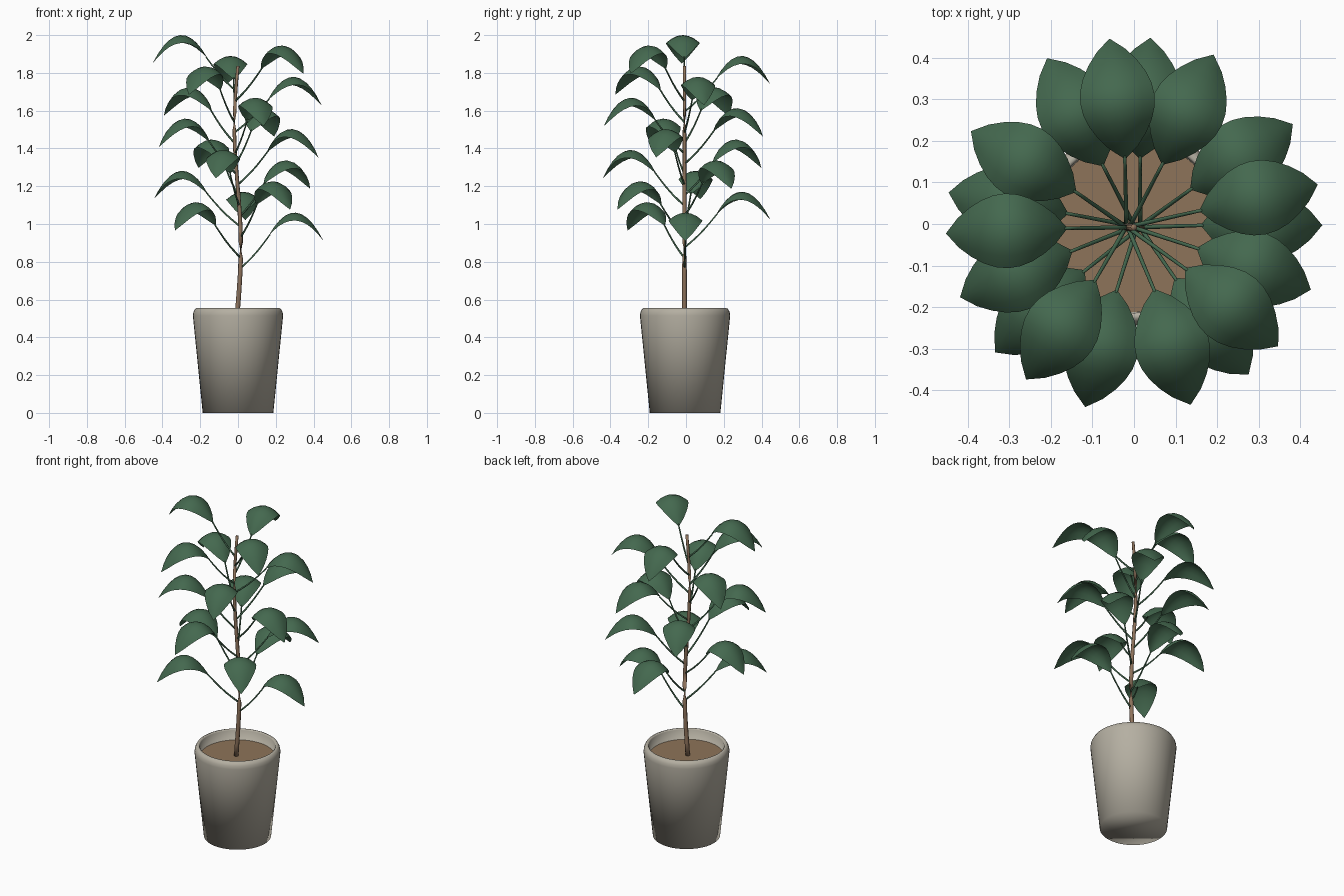
import bpy, bmesh, math
from mathutils import Vector

cube = bpy.data.objects.get("Cube")
if cube:
    bpy.data.objects.remove(cube, do_unlink=True)


def material(name, rgb):
    m = bpy.data.materials.new(name)
    m.use_nodes = True
    m.diffuse_color = (*rgb, 1)
    bsdf = next(n for n in m.node_tree.nodes if n.type == 'BSDF_PRINCIPLED')
    bsdf.inputs["Base Color"].default_value = (*rgb, 1)
    bsdf.inputs["Roughness"].default_value = 0.8
    return m


STONE = material("warm grey stone", (0.46, 0.43, 0.36))
SOIL = material("brown soil", (0.27, 0.175, 0.10))
BARK = material("brown bark", (0.27, 0.17, 0.105))
LEAF = material("dark green leaf", (0.058, 0.14, 0.078))

CENTRE_Y = -0.005


def add_mesh(name, bm, mat, smooth=True):
    bmesh.ops.recalc_face_normals(bm, faces=bm.faces)
    me = bpy.data.meshes.new(name)
    bm.to_mesh(me)
    bm.free()
    me.materials.append(mat)
    for p in me.polygons:
        p.use_smooth = smooth
    ob = bpy.data.objects.new(name, me)
    bpy.context.collection.objects.link(ob)
    return ob


def tube(name, points, radii, mat, sides=8):
    """Tapered tube along a path, capped at both ends."""
    bm = bmesh.new()
    rings = []
    for i, p in enumerate(points):
        way = points[min(i + 1, len(points) - 1)] - points[max(i - 1, 0)]
        turn = way.to_track_quat('Z', 'Y')
        ring = []
        for s in range(sides):
            a = math.tau * s / sides
            ring.append(bm.verts.new(p + turn @ Vector((math.cos(a), math.sin(a), 0)) * radii[i]))
        rings.append(ring)
    for low, high in zip(rings, rings[1:]):
        for s in range(sides):
            n = (s + 1) % sides
            bm.faces.new((low[s], low[n], high[n], high[s]))
    bm.faces.new(rings[0][::-1])
    bm.faces.new(rings[-1])
    return add_mesh(name, bm, mat)


# Pot: tapered wall, rounded rim and inner wall, turned around z
profile = [(0.187, 0), (0.239, 0.515), (0.236, 0.535), (0.227, 0.551),
           (0.215, 0.556), (0.209, 0.548), (0.206, 0.47)]
SIDES = 40
bm = bmesh.new()
rings = [[bm.verts.new((r * math.cos(math.tau * s / SIDES),
                        r * math.sin(math.tau * s / SIDES) + CENTRE_Y, z))
          for s in range(SIDES)] for r, z in profile]
for low, high in zip(rings, rings[1:]):
    for s in range(SIDES):
        n = (s + 1) % SIDES
        bm.faces.new((low[s], low[n], high[n], high[s]))
bm.faces.new(rings[0][::-1])
bm.faces.new(rings[-1])
add_mesh("pot", bm, STONE)

# Soil disc inside the pot
bm = bmesh.new()
bmesh.ops.create_circle(bm, cap_ends=True, segments=SIDES, radius=0.208)
soil = add_mesh("soil", bm, SOIL, smooth=False)
soil.location = (0, CENTRE_Y, 0.49)


# Trunk: gently swaying tapered stem
def trunk_at(z):
    sway = 0.016 * math.sin((z - 0.56) / 1.27 * math.tau)
    return Vector((sway * (1 if z < 1.2 else 1.15) - 0.001, CENTRE_Y - 0.003, z))


steps = 16
heights = [0.48 + (1.837 - 0.48) * i / steps for i in range(steps + 1)]
tube("trunk", [trunk_at(z) for z in heights],
     [0.013 - 0.005 * i / steps for i in range(steps + 1)], BARK)

# Leaves spiral up the trunk by the golden angle
BASE_R, LENGTH, HALF_WIDTH, RISE = 0.16, 0.293, 0.09, 0.17


def leaf(name, origin, angle):
    """Arched blade, pointed at both ends, sides drooping."""
    bm = bmesh.new()
    bmesh.ops.create_grid(bm, x_segments=10, y_segments=6, size=1)
    out = Vector((math.cos(angle), math.sin(angle), 0))
    side = Vector((-out.y, out.x, 0))
    for v in bm.verts:
        t, u = (v.co.x + 1) / 2, v.co.y
        w = max(math.sin(math.pi * t), 0) ** 0.8
        arch = 0.525 * t - 0.55 * t * t
        v.co = (origin + out * (BASE_R + LENGTH * t) + side * (HALF_WIDTH * w * u)
                + Vector((0, 0, RISE + arch - 0.042 * w * u * u)))
    bmesh.ops.remove_doubles(bm, verts=bm.verts, dist=0.0005)
    ob = add_mesh(name, bm, LEAF)
    # Keep the upper side facing up
    if sum(p.normal.z for p in ob.data.polygons) < 0:
        ob.data.flip_normals()


for j in range(18):
    angle = math.radians(-137.5 * j)
    z = 0.765 + 0.0553 * j
    origin = Vector((0, CENTRE_Y + 0.002, z))
    leaf(f"leaf_{j + 1}", origin, angle)
    # Leaf stalk from the trunk to the blade
    start = trunk_at(z)
    end = origin + Vector((math.cos(angle) * (BASE_R + 0.01),
                           math.sin(angle) * (BASE_R + 0.01), RISE + 0.01))
    path = []
    for i in range(6):
        t = i / 5
        p = start.lerp(end, t)
        p.z -= 0.012 * math.sin(math.pi * t)
        path.append(p)
    tube(f"leaf_stalk_{j + 1}", path, [0.0055 - 0.0003 * i for i in range(6)], LEAF, sides=6)
